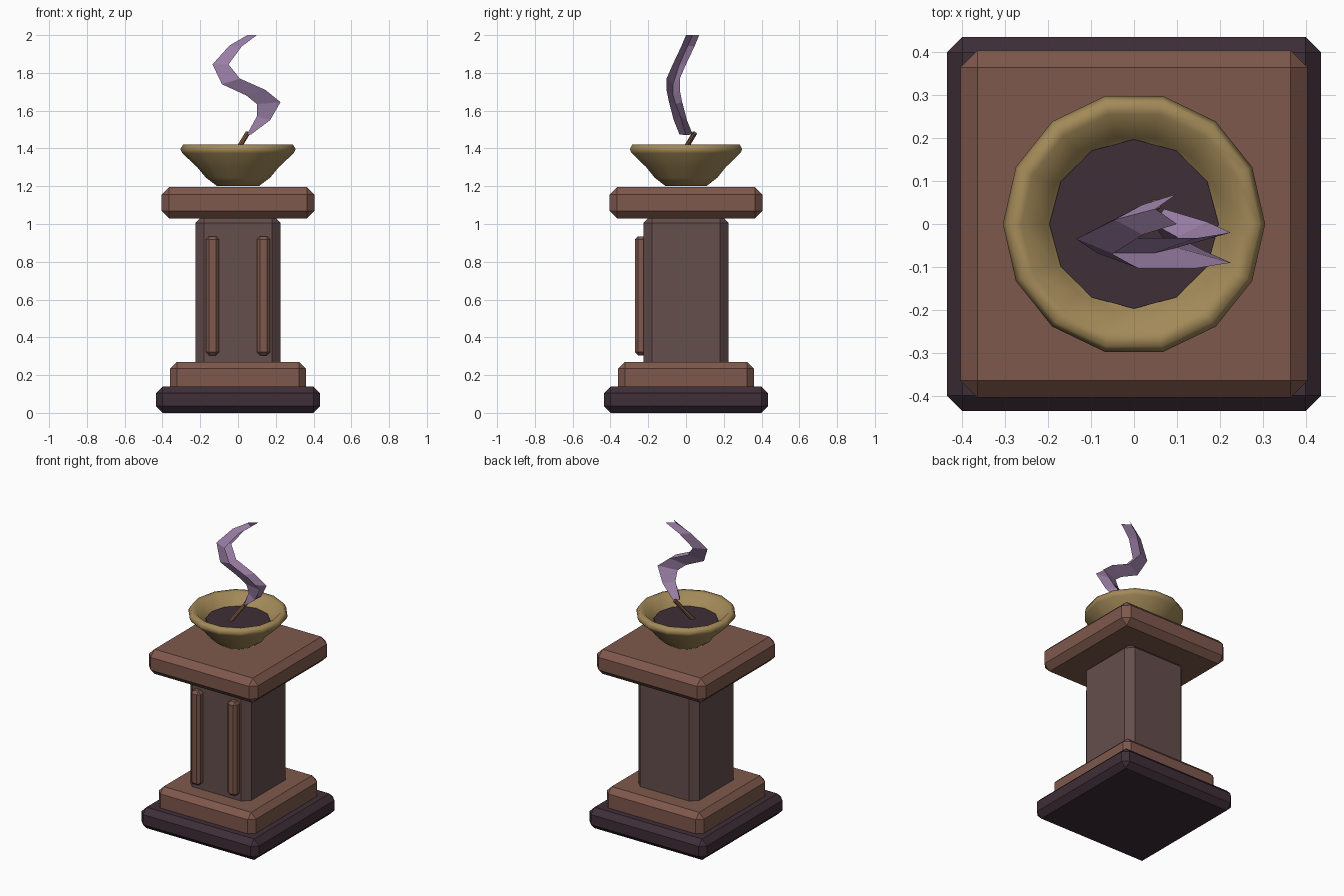
import bpy, bmesh, math
from mathutils import Vector

cube = bpy.data.objects.get("Cube")
if cube:
    bpy.data.objects.remove(cube, do_unlink=True)


def material(name, r, g, b):
    """Flat material from 0-255 display values."""
    col = [((c / 255 + 0.055) / 1.055) ** 2.4 for c in (r, g, b)] + [1]
    m = bpy.data.materials.new(name)
    m.use_nodes = True
    m.diffuse_color = col
    bsdf = m.node_tree.nodes["Principled BSDF"]
    bsdf.inputs["Base Color"].default_value = col
    bsdf.inputs["Roughness"].default_value = 0.8
    return m


DARK = material("dark_plum", 62, 46, 55)
WOOD = material("red_brown", 126, 88, 76)
STONE = material("dusky_brown", 100, 78, 76)
BRASS = material("old_brass", 162, 137, 88)
STICK = material("stick_brown", 126, 90, 66)
SMOKE = material("pale_violet", 156, 128, 168)


def finish(bm, name, mat):
    me = bpy.data.meshes.new(name)
    bm.to_mesh(me)
    bm.free()
    me.materials.append(mat)
    ob = bpy.data.objects.new(name, me)
    bpy.context.collection.objects.link(ob)
    return ob


def block(name, mat, half_x, half_y, z0, z1, bevel, x=0, y=0):
    """Chamfered box between two heights."""
    bm = bmesh.new()
    bmesh.ops.create_cube(bm, size=2)
    for v in bm.verts:
        v.co = Vector((x + v.co.x * half_x, y + v.co.y * half_y,
                       z1 if v.co.z > 0 else z0))
    bmesh.ops.bevel(bm, geom=bm.edges[:], offset=bevel, segments=1,
                    profile=0.5, affect='EDGES')
    return finish(bm, name, mat)


def lathe(name, mat, profile, sides):
    """Turn a radius/height profile about z, capping both ends."""
    bm = bmesh.new()
    rings = []
    for r, z in profile:
        rings.append([bm.verts.new((r * math.cos(math.tau * i / sides),
                                    r * math.sin(math.tau * i / sides), z))
                      for i in range(sides)])
    for a, b in zip(rings, rings[1:]):
        for i in range(sides):
            j = (i + 1) % sides
            bm.faces.new((a[i], a[j], b[j], b[i]))
    bm.faces.new(rings[0][::-1])
    bm.faces.new(rings[-1])
    return finish(bm, name, mat)


# Pedestal
block("base", DARK, 0.435, 0.435, 0, 0.14, 0.036)
block("step", WOOD, 0.36, 0.36, 0.09, 0.27, 0.036)
block("column", STONE, 0.226, 0.226, 0.22, 1.05, 0.045)
block("cap", WOOD, 0.404, 0.404, 1.03, 1.195, 0.04)

# Raised strips on the front of the column
for side, label in ((1, "left"), (-1, "right")):
    block(label + "_strip", WOOD, 0.035, 0.035, 0.305, 0.935, 0.017,
          x=side * 0.135, y=-0.235)

# Bowl with a rolled rim, and its dark filling
bowl = lathe("bowl", BRASS, [(0.11, 1.2), (0.17, 1.245), (0.215, 1.3),
                             (0.295, 1.375), (0.305, 1.395), (0.292, 1.42),
                             (0.262, 1.418), (0.205, 1.35), (0.15, 1.29)], 14)
bpy.context.view_layer.objects.active = bowl
bowl.select_set(True)
bpy.ops.object.shade_smooth_by_angle(angle=math.radians(75))
bowl.select_set(False)
lathe("ash", DARK, [(0.197, 1.32), (0.197, 1.352)], 12)

# Leaning incense stick
stick = lathe("incense_stick", STICK, [(0.013, 0), (0.013, 0.2)], 8)
foot, tip = Vector((-0.04, -0.045, 1.33)), Vector((0.05, 0.045, 1.48))
stick.location = foot
stick.rotation_euler = (tip - foot).to_track_quat('Z', 'Y').to_euler()

# Smoke: open V-section ribbon; per station crease x,z / rim x,z / centre y
stations = [(0.045, 1.47, 0.07, 1.475, 0.0),
            (0.10, 1.57, 0.17, 1.55, -0.03),
            (0.10, 1.635, 0.225, 1.645, -0.055),
            (0.045, 1.68, 0.145, 1.71, -0.068),
            (-0.085, 1.74, 0.01, 1.77, -0.068),
            (-0.135, 1.845, -0.05, 1.845, -0.035),
            (-0.045, 1.945, 0.02, 1.94, 0.01),
            (0.05, 2.0, 0.10, 2.0, 0.035)]
bm = bmesh.new()
rows = []
for cx, cz, rx, rz, y in stations:
    rows.append([bm.verts.new(p) for p in ((rx, y - 0.035, rz), (cx, y, cz),
                                           (rx, y + 0.035, rz))])
for a, b in zip(rows, rows[1:]):
    for i in range(2):
        bm.faces.new((a[i], b[i], b[i + 1], a[i + 1]))
finish(bm, "smoke_wisp", SMOKE)
